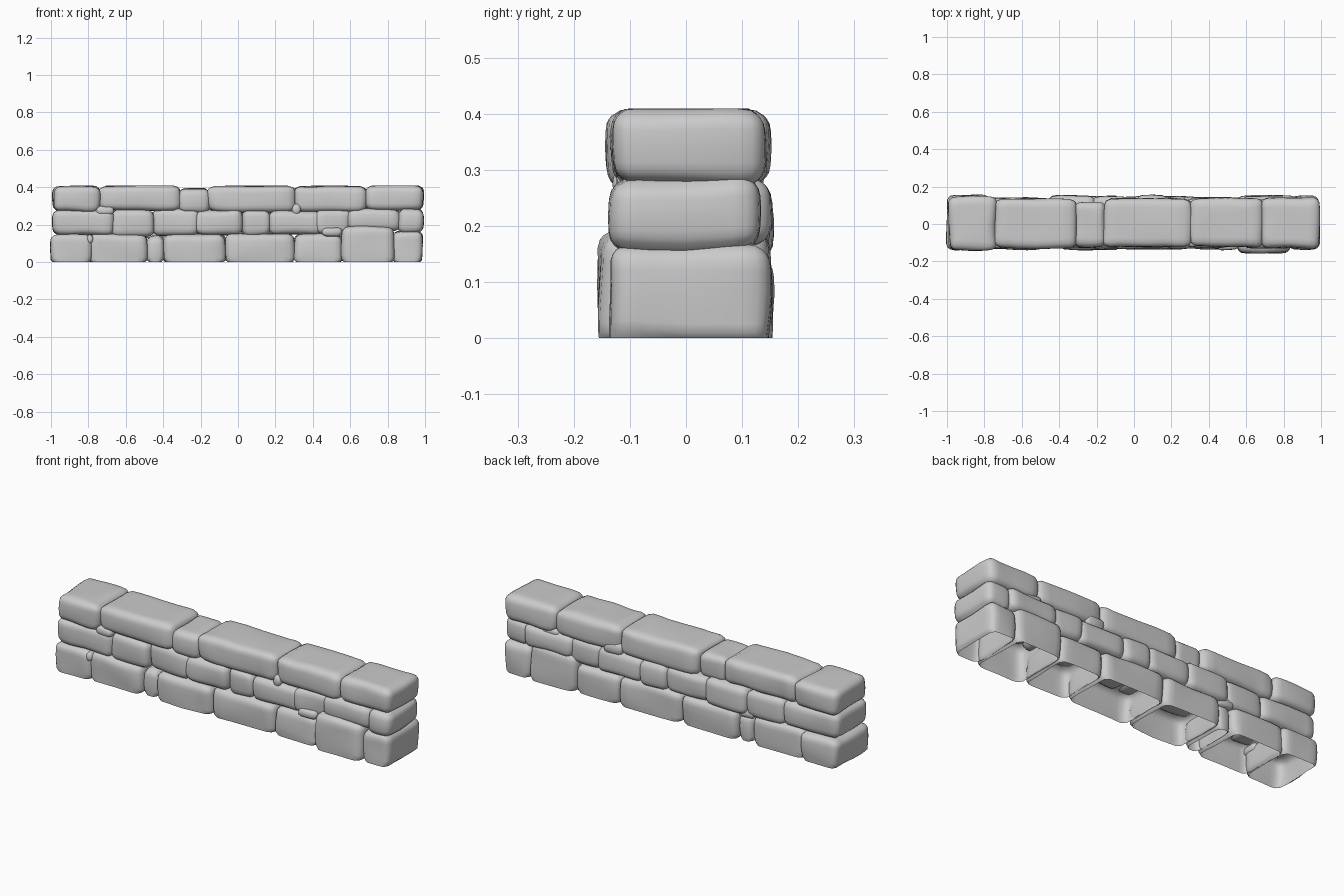
import bpy, bmesh, random
from mathutils import Vector, noise

random.seed(4)


def stone(name, x0, x1, z0, z1, y0=-0.13, y1=0.14, r=0.034, open_base=False, slant=0.0, cuts=7):
    """Worn block: rounded edges, slight bulge, gentle noise; base stones are hollow below."""
    bm = bmesh.new()
    bmesh.ops.create_cube(bm, size=2)
    bmesh.ops.subdivide_edges(bm, edges=bm.edges[:], cuts=cuts, use_grid_fill=True)
    if open_base:
        under = [f for f in bm.faces if all(v.co.z < -0.99 for v in f.verts)]
        bmesh.ops.delete(bm, geom=under, context='FACES')
    half = Vector((x1 - x0, y1 - y0, z1 - z0)) / 2
    mid = Vector((x0 + x1, y0 + y1, z0 + z1)) / 2
    r = min(r, min(half) * 0.75)
    seed = Vector([random.uniform(0, 50) for _ in range(3)])
    for v in bm.verts:
        t = Vector([(1 if c > 0 else -1) * min(1, abs(c)) ** 0.6 for c in v.co])
        base = open_base and t.z < -0.99
        p = Vector([t[i] * half[i] for i in range(3)])
        q = Vector([max(-half[i] + r, min(half[i] - r, p[i])) for i in range(3)])
        if open_base and p.z < q.z:
            q.z = p.z
        d = p - q
        if d.length > 1e-6:
            p = q + d.normalized() * r
        # crowned faces
        p.y *= 0.95 + 0.05 * (1 - t.x ** 2 * 0.5) * (1 - t.z ** 2 * 0.6)
        p.x -= t.x * 0.006 * t.z ** 2
        if base:
            p.x -= t.x * 0.010
        p.y += slant * t.x * (1 if t.y < 0 else 0)
        n = noise.noise_vector(p * 7 + seed) * 0.009
        if base:
            n.z = 0
        v.co = mid + p + n
        v.co.z = max(0, min(0.409, v.co.z))
        if base:
            v.co.z = 0
    bmesh.ops.recalc_face_normals(bm, faces=bm.faces[:])
    for f in bm.faces:
        f.smooth = True
    me = bpy.data.meshes.new(name)
    bm.to_mesh(me)
    bm.free()
    bpy.context.collection.objects.link(bpy.data.objects.new(name, me))


# bottom course: x0, x1, height, y0, y1
for i, (a, b, h, f, k) in enumerate([
        (-1.0, -0.775, 0.15, -0.145, 0.155), (-0.80, -0.485, 0.15, -0.138, 0.142),
        (-0.49, -0.395, 0.14, -0.12, 0.13), (-0.405, -0.065, 0.15, -0.14, 0.15),
        (-0.07, 0.305, 0.155, -0.135, 0.15), (0.30, 0.56, 0.15, -0.135, 0.145),
        (0.55, 0.835, 0.19, -0.158, 0.155), (0.82, 0.99, 0.165, -0.14, 0.15)]):
    stone(f"base_stone_{i}", a, b, 0, h, f, k, open_base=True)

# middle course: x0, x1, z0, z1, y0, y1, slant
for i, (a, b, c, d, f, k, s) in enumerate([
        (-0.995, -0.66, 0.145, 0.28, -0.135, 0.14, 0), (-0.68, -0.445, 0.135, 0.28, -0.13, 0.14, 0),
        (-0.46, -0.205, 0.14, 0.285, -0.12, 0.155, -0.012), (-0.23, 0.025, 0.145, 0.28, -0.132, 0.145, 0),
        (0.015, 0.18, 0.14, 0.28, -0.128, 0.155, 0), (0.165, 0.445, 0.145, 0.275, -0.13, 0.145, 0),
        (0.41, 0.61, 0.15, 0.285, -0.125, 0.14, 0.008), (0.58, 0.87, 0.165, 0.285, -0.132, 0.15, 0),
        (0.85, 0.995, 0.155, 0.285, -0.135, 0.135, 0)]):
    stone(f"middle_stone_{i}", a, b, c, d, f, k, slant=s)

# top course: x0, x1, z0, z1, y0, y1
for i, (a, b, c, d, f, k) in enumerate([
        (-0.99, -0.735, 0.27, 0.407, -0.142, 0.15), (-0.745, -0.305, 0.275, 0.407, -0.13, 0.135),
        (-0.32, -0.15, 0.26, 0.395, -0.12, 0.12), (-0.165, 0.31, 0.265, 0.407, -0.125, 0.142),
        (0.295, 0.69, 0.27, 0.407, -0.122, 0.138), (0.68, 0.992, 0.275, 0.41, -0.13, 0.142)]):
    stone(f"cap_stone_{i}", a, b, c, d, f, k)

# small wedge stones in the joints: x, z, width, height, y0, y1
for i, (x, z, w, h, f, k) in enumerate([
        (-0.71, 0.275, 0.10, 0.045, -0.132, -0.05), (0.31, 0.285, 0.05, 0.06, -0.12, -0.05),
        (0.50, 0.16, 0.11, 0.045, -0.14, -0.05), (-0.79, 0.125, 0.04, 0.05, -0.135, -0.05),
        (0.72, 0.28, 0.10, 0.045, 0.05, 0.135), (0.34, 0.285, 0.11, 0.06, 0.05, 0.135),
        (-0.45, 0.15, 0.10, 0.045, 0.05, 0.14)]):
    stone(f"wedge_stone_{i}", x - w / 2, x + w / 2, z - h / 2, z + h / 2, f, k, r=0.018, cuts=3)
